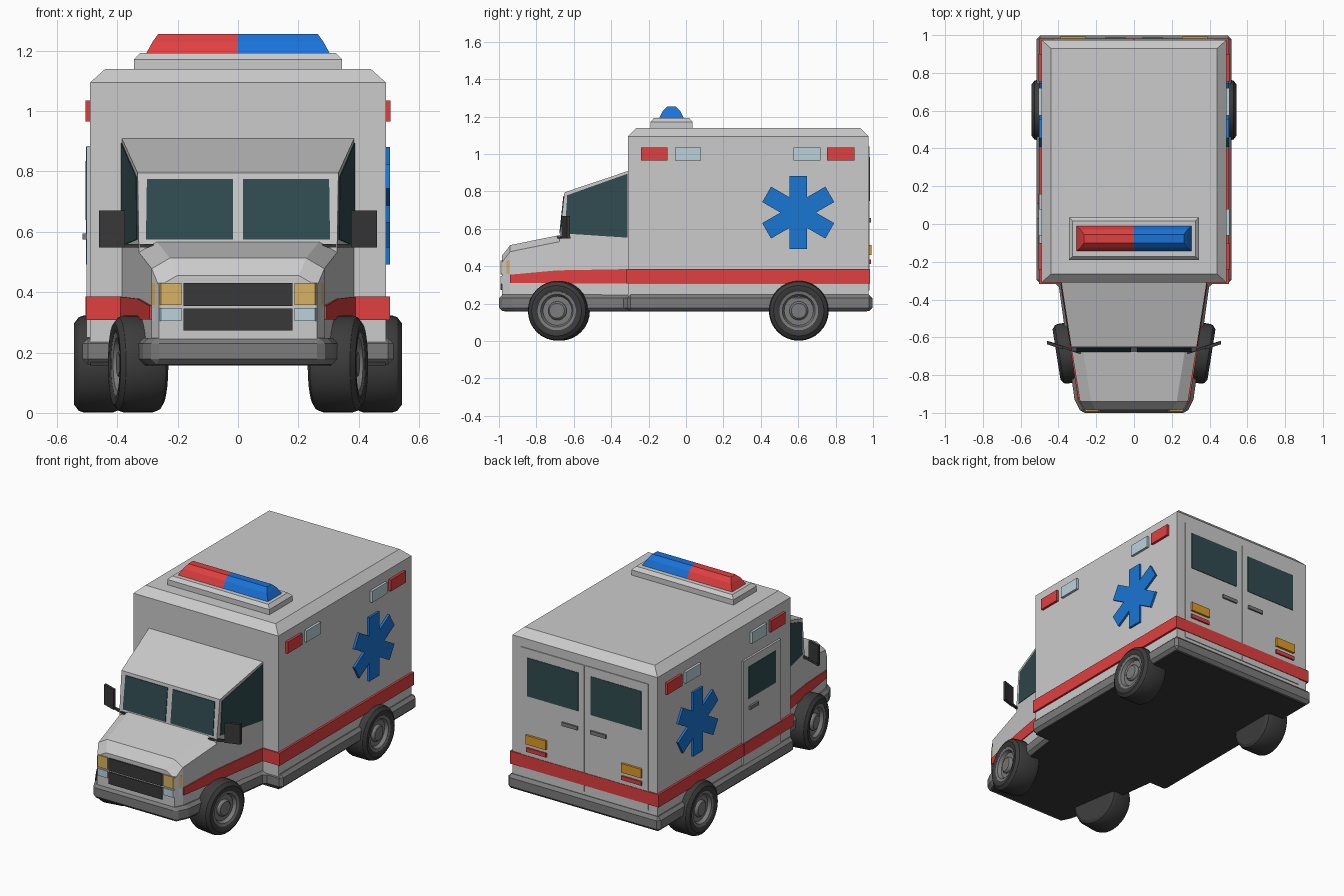
import bpy, bmesh, math
from mathutils import Matrix, Vector

if "Cube" in bpy.data.objects:
    bpy.data.objects.remove(bpy.data.objects["Cube"])

COLORS = {
    "red": (0.75, 0.05, 0.05, 1), "blue": (0.01, 0.17, 0.7, 1), "star_blue": (0.01, 0.18, 0.65, 1),
    "glass": (0.03, 0.07, 0.08, 1), "dark": (0.04, 0.04, 0.04, 1), "tyre": (0.045, 0.045, 0.045, 1),
    "trim": (0.2, 0.2, 0.2, 1), "amber": (0.75, 0.33, 0.02, 1), "tan": (0.7, 0.45, 0.12, 1),
    "pale": (0.5, 0.65, 0.72, 1),
}
MATS = {}


def finish(name, bm, color=None, mirror=False, bevel=0):
    bmesh.ops.recalc_face_normals(bm, faces=bm.faces)
    me = bpy.data.meshes.new(name)
    bm.to_mesh(me)
    bm.free()
    ob = bpy.data.objects.new(name, me)
    bpy.context.collection.objects.link(ob)
    if color:
        if color not in MATS:
            MATS[color] = bpy.data.materials.new(color)
            MATS[color].diffuse_color = COLORS[color]
        me.materials.append(MATS[color])
    if bevel:
        m = ob.modifiers.new("Bevel", "BEVEL")
        m.width, m.segments, m.limit_method = bevel, 1, "ANGLE"
    if mirror:
        m = ob.modifiers.new("Mirror", "MIRROR")
        m.use_mirror_merge = False
    return ob


def loft(name, rings, color=None, mirror=False, bevel=0):
    """Join equal-length closed rings and cap both ends."""
    bm = bmesh.new()
    vs = [[bm.verts.new(p) for p in r] for r in rings]
    n = len(vs[0])
    for a, b in zip(vs, vs[1:]):
        for i in range(n):
            bm.faces.new((a[i], a[(i + 1) % n], b[(i + 1) % n], b[i]))
    bm.faces.new(vs[0])
    bm.faces.new(vs[-1])
    return finish(name, bm, color, mirror, bevel)


def rect(x0, x1, y0, y1, z):
    return [(x0, y0, z), (x1, y0, z), (x1, y1, z), (x0, y1, z)]


def box(name, x, y, z, color=None, mirror=False, bevel=0):
    return loft(name, [rect(*x, *y, z[0]), rect(*x, *y, z[1])], color, mirror, bevel)


def half_width(y):
    return 0.385 + (y + 0.31) * 0.154


def cab_plate(name, pts, d0, d1, color):
    """Plate lying on the tapered cab side, pts are (y, z)."""
    loft(name, [[(half_width(y) + d, y, z) for y, z in pts] for d in (d0, d1)], color, True)


def lathe(name, profile, mat, color, mirror=True):
    """Spin an (x, radius) profile about the x axis."""
    bm = bmesh.new()
    vs = [bm.verts.new((x, 0, r)) for x, r in profile]
    es = [bm.edges.new(p) for p in zip(vs, vs[1:])]
    bmesh.ops.spin(bm, geom=vs + es, cent=(0, 0, 0), axis=(1, 0, 0), angle=2 * math.pi, steps=32)
    bmesh.ops.remove_doubles(bm, verts=bm.verts, dist=1e-4)
    bm.transform(mat)
    ob = finish(name, bm, color, mirror)
    bpy.ops.object.select_all(action="DESELECT")
    ob.select_set(True)
    bpy.context.view_layer.objects.active = ob
    bpy.ops.object.shade_smooth_by_angle(angle=math.radians(30))


# Rear box with chamfered roof
loft("box_body", [rect(-0.49, 0.49, -0.31, 0.975, 0.2), rect(-0.49, 0.49, -0.31, 0.975, 1.095),
                  rect(-0.44, 0.44, -0.265, 0.93, 1.14)])
box("box_stripe", (-0.503, 0.503), (-0.318, 0.983), (0.308, 0.385), "red")

# Skirt and bumper outline
half = [(0.515, 0.997), (0.515, -0.315), (0.40, -0.315), (0.315, -0.93), (0.28, -1.0)]
outline = half + [(-x, y) for x, y in reversed(half)]
loft("skirt", [[(x, y, z) for x, y in outline] for z in (0.16, 0.248)], "trim", bevel=0.018)
loft("underside", [[(x * 0.95, y * 0.97, z) for x, y in outline] for z in (0.157, 0.17)], "dark")

# Cabin and hood
cab = [(-0.30, 0.2), (-0.30, 0.913), (-0.65, 0.795), (-0.675, 0.56), (-0.675, 0.2)]
loft("cabin", [[(s * half_width(y), y, z) for y, z in cab] for s in (-1, 1)])
hood = []
for y, w, zt in ((-0.66, half_width(-0.66), 0.57), (-0.94, 0.286, 0.513), (-0.985, 0.262, 0.455)):
    h = [(w, 0.2), (w, zt - 0.035), (w - 0.06, zt)]
    hood.append([(x, y, z) for x, z in h] + [(-x, y, z) for x, z in reversed(h)])
loft("hood", hood)
cab_plate("cab_stripe", [(-0.31, 0.308), (-0.31, 0.385), (-0.69, 0.378), (-0.94, 0.355), (-0.94, 0.31)],
          -0.02, 0.006, "red")
cab_plate("side_window", [(-0.312, 0.553), (-0.312, 0.895), (-0.635, 0.78), (-0.648, 0.575)],
          -0.02, 0.003, "glass")


def screen_y(z):
    return -0.675 + (z - 0.56) / 0.235 * 0.025


loft("windshield", [[(x, screen_y(z) + d, z) for x, z in
                     ((0.017, 0.575), (0.305, 0.575), (0.302, 0.775), (0.017, 0.775))]
                    for d in (-0.004, 0.02)], "glass", True)

# Wing mirrors on low arms
loft("mirror_arm", [[(x, y + dy, z) for x, y in ((0.28, -0.69), (0.46, -0.632)) for dy in
                     ((0, 0.014) if x < 0.3 else (0.014, 0))] for z in (0.548, 0.56)], "dark", True)
loft("wing_mirror", [[(0.375, -0.665, z), (0.46, -0.637, z), (0.46, -0.619, z), (0.375, -0.647, z)]
                     for z in (0.548, 0.67)], "dark", True)

# Grille and headlights
for z0, z1 in ((0.273, 0.346), (0.355, 0.43)):
    box("grille_panel", (-0.18, 0.18), (-0.992, -0.95), (z0, z1), "dark")
for name, z, col in (("headlight", (0.358, 0.43), "tan"), ("lower_lamp", (0.305, 0.348), "pale")):
    plan = [(0.188, -0.992), (0.255, -0.992), (0.285, -0.945), (0.188, -0.945)]
    loft(name, [[(x, y, h) for x, y in plan] for h in z], col, True)

# Roof light bar
loft("lightbar_base", [rect(-0.345, 0.345, -0.19, 0.035, 1.13), rect(-0.345, 0.345, -0.19, 0.035, 1.172),
                       rect(-0.325, 0.325, -0.172, 0.017, 1.192)], "trim" and None)
for name, s, col in (("lightbar_red", -1, "red"), ("lightbar_blue", 1, "blue")):
    loft(name, [rect(0, s * 0.305, -0.145, -0.01, 1.19), rect(0, s * 0.283, -0.125, -0.03, 1.23),
                rect(0, s * 0.265, -0.1, -0.055, 1.255)], col)

# Side marker lights
for y0, y1, col in ((-0.24, -0.10, "red"), (-0.06, 0.08, "pale"), (0.575, 0.72, "pale"), (0.755, 0.90, "red")):
    box("side_light", (0.48, 0.505), (y0, y1), (0.965, 1.035), col, True)

# Six-armed medical star: one outline through the arm tips and inner corners
star = []
for k in range(6):
    a = math.radians(60 * k)
    for t, r in ((-0.0475, 0.195), (0.0475, 0.195), (0.0475, 0.0475 * math.sqrt(3))):
        star.append((0.6 + t * math.cos(a) + r * math.sin(a), 0.687 - t * math.sin(a) + r * math.cos(a)))
loft("medical_star", [[(x, y, z) for y, z in star] for x in (0.48, 0.503)], "star_blue", True)

# Left side door
box("side_door", (-0.502, -0.48), (-0.20, 0.16), (0.25, 0.885))
box("side_door_window", (-0.505, -0.48), (-0.15, 0.115), (0.64, 0.835), "glass")
box("side_door_handle", (-0.515, -0.48), (0.03, 0.11), (0.575, 0.595), "trim")
box("side_door_stripe", (-0.506, -0.48), (-0.20, 0.16), (0.308, 0.385), "red")

# Rear doors, lamps and handles
box("rear_door", (0.002, 0.43), (0.95, 0.98), (0.27, 1.04), None, True)
box("rear_window", (0.042, 0.385), (0.95, 0.983), (0.75, 0.985), "glass", True)
box("rear_handle", (0.045, 0.15), (0.95, 0.99), (0.635, 0.657), "trim", True)
box("rear_amber_lamp", (0.255, 0.39), (0.95, 0.993), (0.46, 0.515), "amber", True)
box("rear_red_lamp", (0.255, 0.39), (0.95, 0.99), (0.413, 0.437), "red", True)

# Wheels, the front pair follows the cab taper
tyre = [(-0.03, 0.1), (-0.006, 0.104), (0, 0.115), (0, 0.135), (-0.015, 0.155), (-0.03, 0.16),
        (-0.13, 0.16), (-0.15, 0.152), (-0.16, 0.135), (-0.16, 0)]
rim = [(-0.012, 0), (-0.012, 0.04), (-0.02, 0.048), (-0.03, 0.05), (-0.03, 0.078), (-0.01, 0.088),
       (-0.006, 0.105), (-0.03, 0.106)]
for name, pos, ang in (("front", (0.41, -0.692, 0.162), -9), ("rear", (0.543, 0.603, 0.162), 0)):
    m = Matrix.Translation(Vector(pos)) @ Matrix.Rotation(math.radians(ang), 4, "Z")
    lathe(name + "_tyre", tyre, m, "tyre")
    lathe(name + "_rim", rim, m, "trim")

for m in bpy.data.materials:
    if m.users and not m.is_grease_pencil:
        m.use_nodes = True
        m.node_tree.nodes["Principled BSDF"].inputs["Base Color"].default_value = m.diffuse_color
